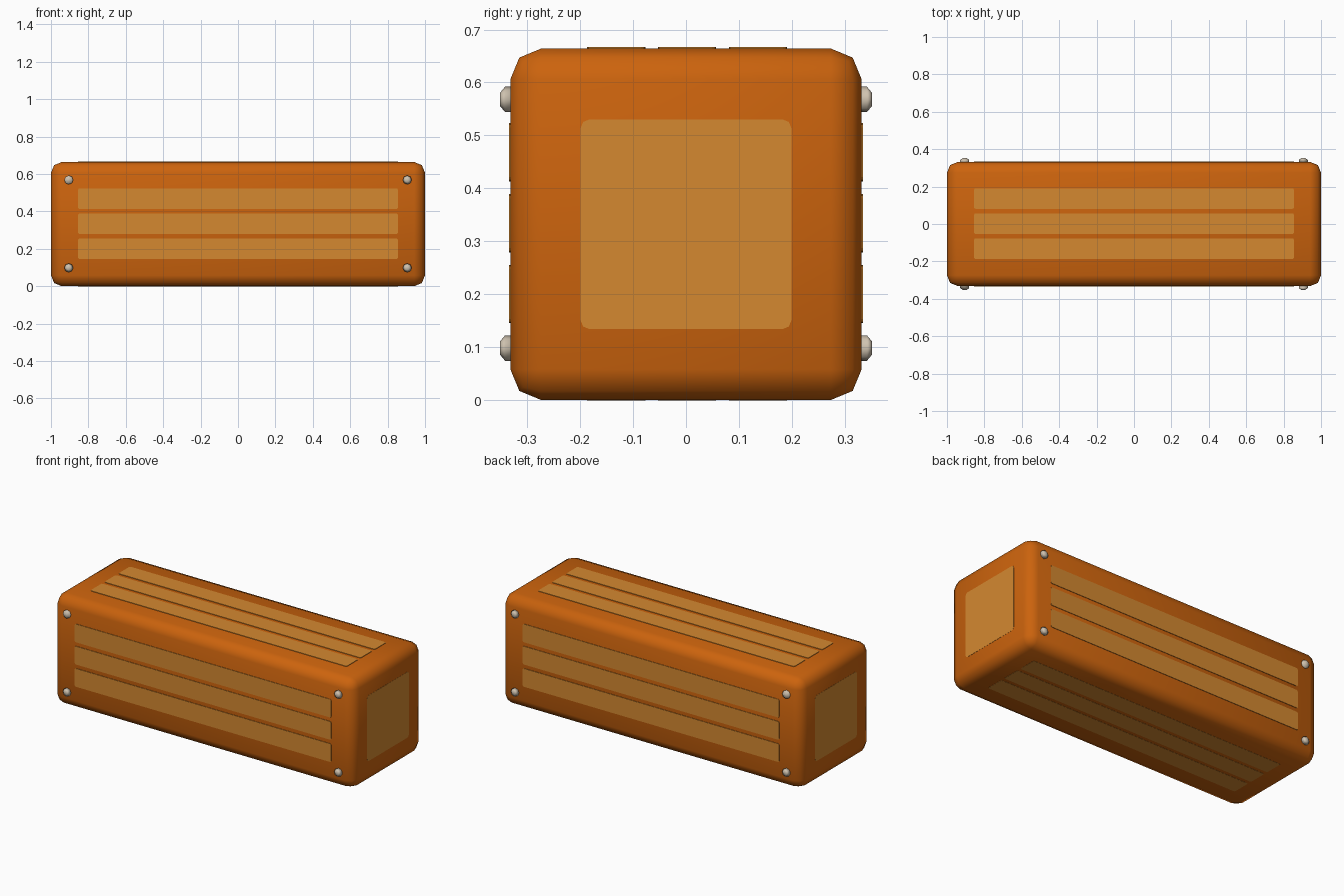
import bpy
import bmesh
from math import pi
from mathutils import Matrix, Vector

cube = bpy.data.objects.get("Cube")
if cube:
    bpy.data.objects.remove(cube, do_unlink=True)


def material(name, rgb):
    mat = bpy.data.materials.new(name)
    mat.use_nodes = True
    mat.diffuse_color = (*rgb, 1)
    mat.node_tree.nodes["Principled BSDF"].inputs["Base Color"].default_value = (*rgb, 1)
    return mat


DARK_WOOD = material("dark_orange_wood", (0.60, 0.125, 0.004))
LIGHT_WOOD = material("light_orange_wood", (0.66, 0.25, 0.03))
METAL = material("pale_metal", (0.62, 0.54, 0.43))

HALF = Vector((1.0, 0.332, 0.332))
MID = Vector((0, 0, HALF.z))
LIFT = 0.003


def finish(name, bm, mat, smooth=True):
    bmesh.ops.recalc_face_normals(bm, faces=bm.faces)
    mesh = bpy.data.meshes.new(name)
    bm.to_mesh(mesh)
    bm.free()
    obj = bpy.data.objects.new(name, mesh)
    bpy.context.collection.objects.link(obj)
    mesh.materials.append(mat)
    for face in mesh.polygons:
        face.use_smooth = smooth
    return obj


def block(size, centre, bevel, segments, edge_axis=None):
    """Box with rounded edges; edge_axis limits rounding to edges along it."""
    bm = bmesh.new()
    bmesh.ops.create_cube(bm, size=1)
    bmesh.ops.scale(bm, vec=size, verts=bm.verts)
    edges = [e for e in bm.edges if edge_axis is None or
             abs((e.verts[0].co - e.verts[1].co).normalized()[edge_axis]) > 0.9]
    bmesh.ops.bevel(bm, geom=edges, offset=bevel, segments=segments,
                    profile=0.5, affect='EDGES')
    bmesh.ops.translate(bm, vec=centre, verts=bm.verts)
    return bm


# Rounded wooden body
finish("crate_body", block(HALF * 2, MID, 0.058, 2), DARK_WOOD)

# Three thin planks on each long side
for side, axis, sign in (("front", 1, -1), ("back", 1, 1),
                         ("top", 2, 1), ("bottom", 2, -1)):
    for i in (-1, 0, 1):
        size = Vector((1.71, 0.11, 0.11))
        size[axis] = 2 * LIFT
        centre = MID.copy()
        centre[axis] += sign * HALF[axis]
        centre[3 - axis] += i * 0.134 + 0.002
        # keep the lowest plates within the ground plane
        if side == "bottom":
            centre.z += LIFT - 0.001
        finish(f"{side}_plank_{i + 2}", block(size, centre, 0.008, 2, axis),
               LIGHT_WOOD, False)

# Single panel on each end
for side, sign in (("left", 1), ("right", -1)):
    size = (2 * LIFT, 0.398, 0.396)
    centre = MID + Vector((sign * (HALF.x - LIFT + 0.001), 0, 0))
    finish(f"{side}_end_panel", block(size, centre, 0.016, 2, 0), LIGHT_WOOD, False)

# Bolt heads in the corners of front and back
for side, sign in (("front", -1), ("back", 1)):
    for x in (-0.905, 0.905):
        for z in (0.098, 0.568):
            bm = bmesh.new()
            turn = Matrix.Rotation(-sign * pi / 2, 4, 'X')
            # straight rim, then tapered cap
            for r1, r2, depth, y in ((0.024, 0.024, 0.02, 0.332),
                                     (0.024, 0.012, 0.01, 0.347)):
                place = Matrix.Translation((x, sign * y, z)) @ turn
                bmesh.ops.create_cone(bm, cap_ends=True, segments=8, radius1=r1,
                                      radius2=r2, depth=depth, matrix=place)
            bmesh.ops.remove_doubles(bm, verts=bm.verts, dist=0.0005)
            finish(f"{side}_bolt_{'left' if x > 0 else 'right'}_"
                   f"{'upper' if z > HALF.z else 'lower'}", bm, METAL)
